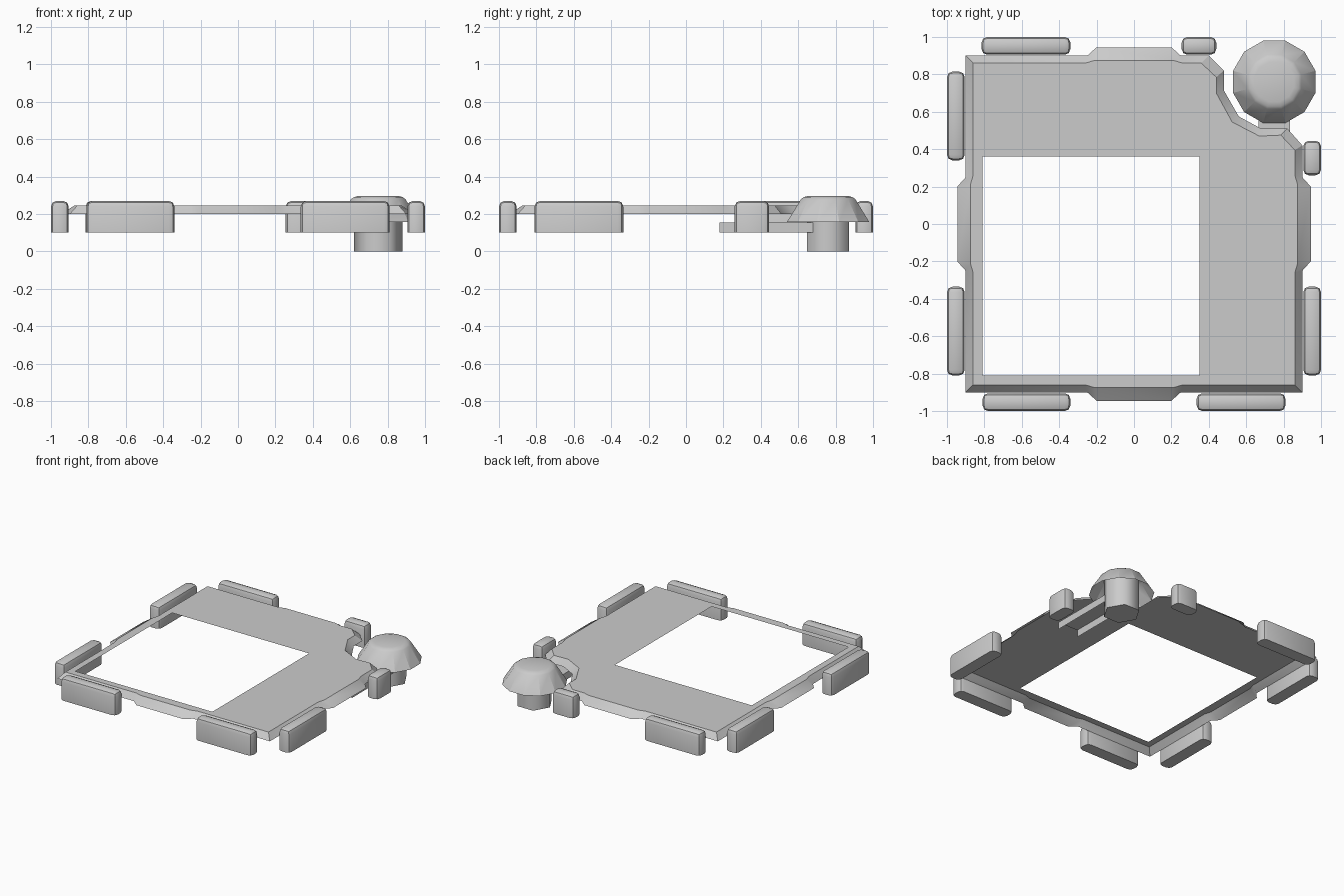
import bpy, bmesh, math
from mathutils import Vector, Matrix

if "Cube" in bpy.data.objects:
    bpy.data.objects.remove(bpy.data.objects["Cube"])


def finish(name, bm, angle=40):
    mesh = bpy.data.meshes.new(name)
    bm.to_mesh(mesh)
    bm.free()
    ob = bpy.data.objects.new(name, mesh)
    bpy.context.collection.objects.link(ob)
    bpy.ops.object.select_all(action='DESELECT')
    ob.select_set(True)
    bpy.context.view_layer.objects.active = ob
    bpy.ops.object.shade_smooth_by_angle(angle=math.radians(angle))
    return ob


# Deck: flat sheet with a square opening and a sloping rim with four tabs
Z_TOP, Z_RIM = 0.245, 0.2
side_out = [(-0.9, 0.9), (-0.25, 0.9), (-0.2, 0.945), (0.2, 0.945), (0.25, 0.9)]
side_in = [(-0.86, 0.86), (-0.26, 0.86), (-0.21, 0.875), (0.21, 0.875), (0.26, 0.86)]
notch_out = [(0.40, 0.90), (0.48, 0.82), (0.48, 0.715), (0.56, 0.575),
             (0.68, 0.51), (0.82, 0.51), (0.90, 0.42)]
notch_in = [(0.36, 0.86), (0.44, 0.785), (0.44, 0.70), (0.525, 0.545),
            (0.67, 0.47), (0.785, 0.475), (0.86, 0.395)]


def outline(side, notch):
    pts = []
    for k in range(4):
        rot = Matrix.Rotation(-k * math.pi / 2, 2)
        # the notch replaces the back right corner
        pts += [tuple(rot @ Vector(p)) for p in (side[1:] if k == 1 else side)]
        if k == 0:
            pts += notch
    return pts


bm = bmesh.new()
outer = [bm.verts.new((x, y, Z_RIM)) for x, y in outline(side_out, notch_out)]
inner = [bm.verts.new((x, y, Z_TOP)) for x, y in outline(side_in, notch_in)]
hole = [bm.verts.new((x, y, Z_TOP)) for x, y in
        [(-0.81, -0.81), (0.35, -0.81), (0.35, 0.36), (-0.81, 0.36)]]
edges = []
for loop in (inner, hole):
    for i in range(len(loop)):
        edges.append(bm.edges.new((loop[i - 1], loop[i])))
bmesh.ops.triangle_fill(bm, edges=edges, use_beauty=True, normal=(0, 0, 1))
for i in range(len(outer)):
    bm.faces.new((outer[i - 1], outer[i], inner[i], inner[i - 1]))
bm.normal_update()
bmesh.ops.reverse_faces(bm, faces=[f for f in bm.faces if f.normal.z < 0])
finish("deck", bm, 30)


# Bumpers: blocks rounded everywhere except around the base
def bumper(name, x0, x1, y0, y1, z0=0.1, z1=0.27):
    bm = bmesh.new()
    size = Vector((x1 - x0, y1 - y0, z1 - z0))
    centre = Vector((x0 + x1, y0 + y1, z0 + z1)) / 2
    bmesh.ops.create_cube(bm, size=1, matrix=Matrix.Translation(centre) @ Matrix.Diagonal((*size, 1)))
    soft = [e for e in bm.edges if max(v.co.z for v in e.verts) > z0 + 0.01]
    bmesh.ops.bevel(bm, geom=soft, offset=0.03, segments=2, profile=0.5, affect='EDGES')
    finish(name, bm)


spans = {
    "front": [(-0.81, -0.34), (0.335, 0.81)],
    "left": [(-0.81, -0.335), (0.34, 0.815)],
    "back": [(-0.815, -0.34), (0.255, 0.44)],
    "right": [(-0.81, -0.335), (0.26, 0.445)],
}
for side, pair in spans.items():
    lo, hi = (-1.0, -0.905) if side in ("front", "left") else (0.905, 1.0)
    for i, (a, b) in enumerate(pair):
        if side in ("front", "back"):
            bumper(f"{side}_bumper_{i + 1}", a, b, lo, hi)
        else:
            bumper(f"{side}_bumper_{i + 1}", lo, hi, a, b)


# Corner post: six-sided stem under a hollow twelve-sided cap
def lathe(name, rings, sides, turn, close_bottom, angle):
    bm = bmesh.new()
    loops = []
    for r, z in rings:
        loops.append([bm.verts.new((0.75 + r * math.cos(turn + i * math.tau / sides),
                                    0.76 + r * math.sin(turn + i * math.tau / sides), z))
                      for i in range(sides)])
    for a, b in zip(loops, loops[1:]):
        for i in range(sides):
            bm.faces.new((a[i - 1], a[i], b[i], b[i - 1]))
    bm.faces.new(loops[-1])
    if close_bottom:
        bm.faces.new(loops[0][::-1])
    finish(name, bm, angle)


lathe("post_stem", [(0.13, 0.0), (0.13, 0.28)], 6, 0, True, 65)
lathe("post_cap", [(0.228, 0.157), (0.15, 0.28), (0.135, 0.29), (0.11, 0.297)],
      12, math.radians(15), False, 25)

# Post arm: inverted channel reaching under the deck
bm = bmesh.new()
section = [(0.665, 0.1), (0.665, 0.155), (0.835, 0.155), (0.835, 0.1)]
near = [bm.verts.new((x, 0.18, z)) for x, z in section]
far = [bm.verts.new((x, 0.68, z)) for x, z in section]
for i in range(3):
    bm.faces.new((near[i], near[i + 1], far[i + 1], far[i]))
finish("post_arm", bm)
